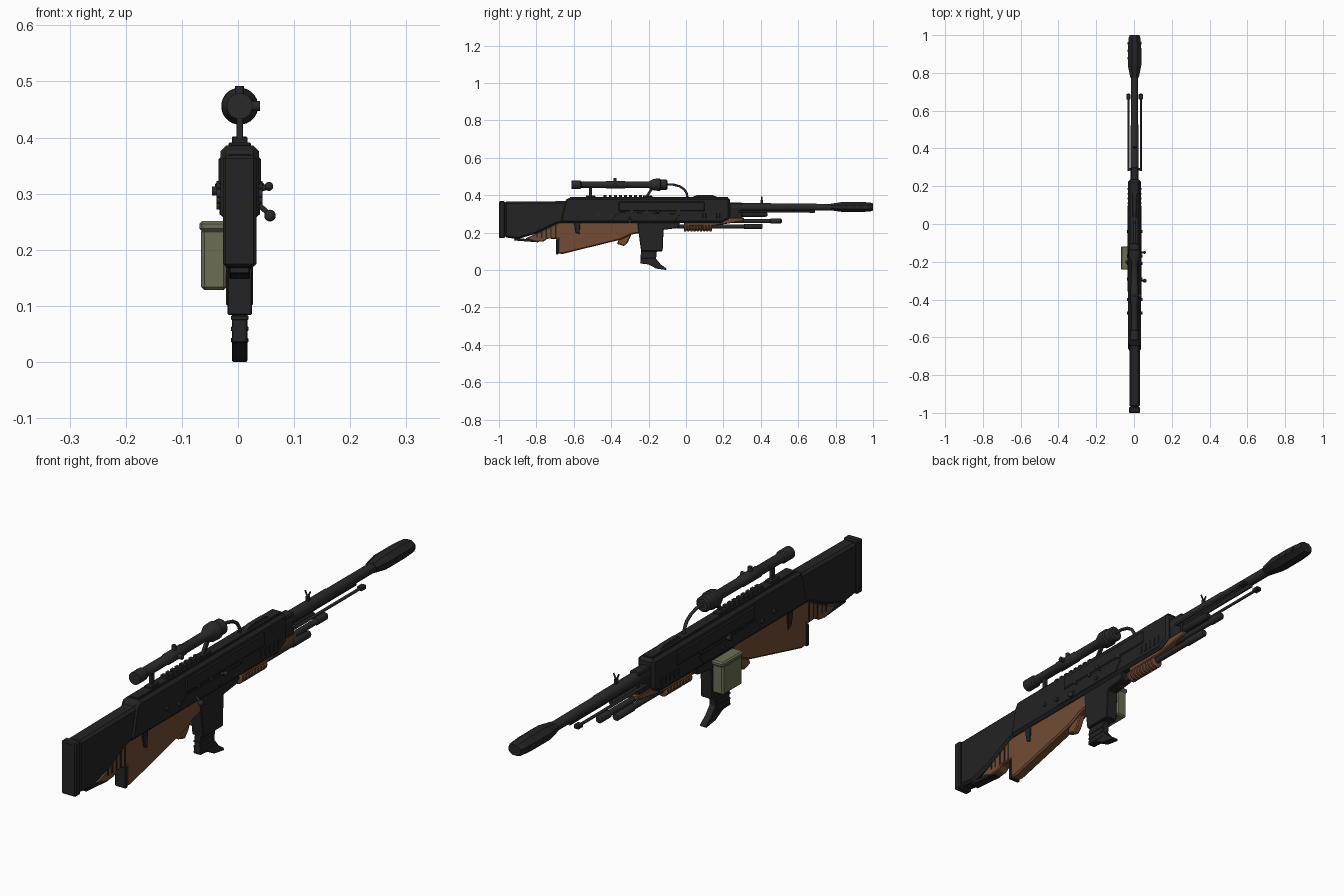
import bpy, bmesh, math
from mathutils import Vector

CX = 0.003  # centre plane of the gun body


def material(name, rgb):
    m = bpy.data.materials.new(name)
    m.diffuse_color = (*rgb, 1)
    return m


BLACK = material("matte black", (0.017, 0.017, 0.018))
STEEL = material("dark steel", (0.024, 0.023, 0.023))
WOOD = material("brown wood", (0.165, 0.072, 0.034))
GREEN = material("olive green", (0.15, 0.155, 0.09))


def finish(bm, name, mat, bevel=0, smooth=False):
    bmesh.ops.recalc_face_normals(bm, faces=bm.faces)
    if bevel:
        edges = [e for e in bm.edges if len(e.link_faces) == 2 and e.calc_face_angle(0) > 0.6]
        bmesh.ops.bevel(bm, geom=edges, offset=bevel, segments=1, affect='EDGES')
    me = bpy.data.meshes.new(name)
    bm.to_mesh(me)
    bm.free()
    me.materials.append(mat)
    ob = bpy.data.objects.new(name, me)
    bpy.context.collection.objects.link(ob)
    if smooth:
        bpy.ops.object.select_all(action='DESELECT')
        ob.select_set(True)
        bpy.context.view_layer.objects.active = ob
        bpy.ops.object.shade_smooth_by_angle(angle=math.radians(35))
    return ob


def slab(name, pts, half, mat, bevel=0.004, cx=CX):
    """Side profile of (y, z) points given thickness across x."""
    bm = bmesh.new()
    f = bm.faces.new([bm.verts.new((cx - half, y, z)) for y, z in pts])
    ext = bmesh.ops.extrude_face_region(bm, geom=[f])
    bmesh.ops.translate(bm, vec=(2 * half, 0, 0),
                        verts=[v for v in ext["geom"] if isinstance(v, bmesh.types.BMVert)])
    return finish(bm, name, mat, bevel)


def box(name, x0, x1, y0, y1, z0, z1, mat, bevel=0.0):
    return slab(name, [(y0, z0), (y1, z0), (y1, z1), (y0, z1)], (x1 - x0) / 2, mat, bevel, (x0 + x1) / 2)


def lathe(name, prof, x, z, mat, n=20, sx=1.0):
    """Round part along y from (y, radius) pairs."""
    bm = bmesh.new()
    rings = []
    for y, r in prof:
        rings.append([bm.verts.new((x + sx * r * math.cos(a), y, z + r * math.sin(a)))
                      for a in [2 * math.pi * (i + 0.5) / n for i in range(n)]])
    for a, b in zip(rings, rings[1:]):
        for i in range(n):
            bm.faces.new((a[i], a[(i + 1) % n], b[(i + 1) % n], b[i]))
    bm.faces.new(rings[0])
    bm.faces.new(rings[-1])
    return finish(bm, name, mat, smooth=n > 8)


def rod(name, a, b, r, mat, n=12):
    a, b = Vector(a), Vector(b)
    bm = bmesh.new()
    bmesh.ops.create_cone(bm, cap_ends=True, segments=n, radius1=r, radius2=r, depth=(b - a).length)
    bm.transform((b - a).to_track_quat('Z', 'Y').to_matrix().to_4x4())
    bmesh.ops.translate(bm, vec=(a + b) / 2, verts=bm.verts)
    return finish(bm, name, mat, smooth=True)


def ball(name, p, r, mat):
    bm = bmesh.new()
    bmesh.ops.create_uvsphere(bm, u_segments=14, v_segments=10, radius=r)
    bmesh.ops.translate(bm, vec=p, verts=bm.verts)
    return finish(bm, name, mat, smooth=True)


# Shoulder stock
box("butt_pad", CX - 0.03, CX + 0.03, -1.0, -0.968, 0.17, 0.368, BLACK, 0.005)
slab("upper_stock", [(-0.97, 0.175), (-0.90, 0.165), (-0.80, 0.195), (-0.69, 0.248), (-0.62, 0.25),
                     (-0.62, 0.372), (-0.66, 0.368), (-0.97, 0.365)], 0.028, BLACK, 0.009)
slab("stock_lower_rail", [(-0.915, 0.172), (-0.92, 0.158), (-0.79, 0.148), (-0.79, 0.16)], 0.018, BLACK, 0.002)
slab("stock_wood_insert", [(-0.86, 0.168), (-0.80, 0.15), (-0.76, 0.153), (-0.74, 0.168), (-0.68, 0.165),
                           (-0.64, 0.26), (-0.69, 0.25), (-0.79, 0.2)], 0.021, WOOD)
for i in range(5):
    y = -0.80 + i * 0.025
    box("cheek_vent", CX - 0.0225, CX + 0.0225, y, y + 0.007, 0.172, 0.203 + i * 0.01, BLACK)

# Lower wooden stock
slab("lower_stock", [(-0.685, 0.088), (-0.66, 0.086), (-0.35, 0.162), (-0.29, 0.19), (-0.24, 0.20),
                     (-0.22, 0.262), (-0.685, 0.262)], 0.021, WOOD, 0.006)
slab("lower_butt_plate", [(-0.695, 0.084), (-0.683, 0.084), (-0.683, 0.165), (-0.695, 0.165)], 0.022, BLACK, 0.002)
slab("stock_latch", [(-0.59, 0.20), (-0.57, 0.19), (-0.565, 0.255), (-0.60, 0.255)], 0.025, BLACK, 0.002)
slab("trigger_guard", [(-0.37, 0.14), (-0.33, 0.128), (-0.31, 0.15), (-0.29, 0.195), (-0.35, 0.18)], 0.012, WOOD, 0.004)

# Receiver
slab("receiver", [(-0.675, 0.252), (0.19, 0.252), (0.235, 0.275), (0.235, 0.386), (-0.635, 0.386), (-0.65, 0.36)],
     0.034, BLACK, 0.010)
box("receiver_band", CX - 0.038, CX + 0.038, -0.36, 0.10, 0.315, 0.365, BLACK, 0.004)
box("top_plate", CX - 0.02, CX + 0.02, -0.62, 0.225, 0.384, 0.391, BLACK, 0.002)
slab("side_cover", [(-0.40, 0.262), (-0.06, 0.262), (-0.03, 0.30), (-0.36, 0.31)], 0.036, BLACK, 0.001)
for i in range(5):
    y = 0.08 + i * 0.025
    box("receiver_rib", CX - 0.0365, CX + 0.0365, y, y + 0.01, 0.275, 0.305, BLACK, 0.001)
for y, z in [(-0.47, 0.3), (-0.40, 0.29), (-0.29, 0.315), (-0.21, 0.31), (-0.17, 0.28), (-0.04, 0.315)]:
    rod("side_pin", (CX - 0.041, y, z), (CX + 0.041, y, z), 0.008, STEEL)
# Top rails
for i in range(8):
    y = -0.44 + i * 0.027
    box("rail_tooth", CX - 0.014, CX + 0.014, y, y + 0.016, 0.389, 0.402, STEEL, 0.002)
slab("cable_base", [(0.03, 0.389), (0.17, 0.389), (0.14, 0.401), (0.06, 0.401)], 0.01, STEEL, 0.002)

# Bolt handles and knobs
rod("bolt_arm", (0.03, -0.30, 0.287), (0.057, -0.30, 0.262), 0.0045, STEEL)
ball("bolt_knob", (0.057, -0.30, 0.261), 0.0105, STEEL)
rod("charging_arm", (0.03, -0.15, 0.305), (0.055, -0.15, 0.313), 0.005, STEEL)
ball("charging_knob", (0.055, -0.15, 0.313), 0.008, STEEL)
rod("left_knob", (-0.03, -0.2, 0.305), (-0.046, -0.2, 0.305), 0.008, STEEL)

# Magazine well and lower grip
slab("magazine_well", [(-0.255, 0.21), (-0.24, 0.10), (-0.125, 0.10), (-0.12, 0.215), (-0.04, 0.225),
                       (-0.03, 0.262), (-0.26, 0.262)], 0.024, BLACK, 0.003)
slab("lower_grip", [(-0.24, 0.11), (-0.245, 0.035), (-0.20, 0.03), (-0.16, 0.008), (-0.105, 0.0), (-0.105, 0.008),
                    (-0.135, 0.03), (-0.16, 0.06), (-0.155, 0.11)], 0.0135, BLACK, 0.002)
for z in (0.035, 0.055, 0.075):
    box("grip_band", CX - 0.0155, CX + 0.0155, -0.243, -0.165, z, z + 0.008, BLACK, 0.001)

# Ammunition box on the left
box("ammo_box", -0.066, -0.02, -0.238, -0.122, 0.128, 0.238, GREEN, 0.006)
box("ammo_box_lid", -0.069, -0.02, -0.242, -0.118, 0.233, 0.251, GREEN, 0.005)

# Wooden forend and ribbed grip
slab("forend_wood", [(0.0, 0.235), (0.16, 0.238), (0.31, 0.262), (0.31, 0.28), (0.0, 0.28)], 0.022, WOOD)
ribs = []
for i in range(9):
    y = -0.012 + i * 0.017
    ribs += [(y, 0.018), (y + 0.003, 0.023), (y + 0.011, 0.023), (y + 0.014, 0.018)]
lathe("ribbed_foregrip", ribs, CX, 0.229, WOOD)
lathe("lower_tube", [(-0.05, 0.011), (0.31, 0.011), (0.312, 0.014), (0.405, 0.014), (0.41, 0.011)], CX, 0.233, STEEL)
lathe("cleaning_tube", [(0.2, 0.011), (0.45, 0.011), (0.452, 0.014), (0.505, 0.014), (0.512, 0.009)], CX, 0.262, STEEL)
lathe("gas_tube", [(0.2, 0.014), (0.42, 0.014), (0.435, 0.009)], CX, 0.297, BLACK)
box("front_block", CX - 0.02, CX + 0.02, 0.225, 0.30, 0.275, 0.36, BLACK, 0.004)

# Side rods with end knobs
for s in (-1, 1):
    x = CX + s * 0.033
    rod("side_rod", (x, 0.28, 0.312), (x, 0.69, 0.312), 0.0055, STEEL)
    box("side_rod_foot", x - 0.011, x + 0.011, 0.66, 0.688, 0.304, 0.320, STEEL, 0.003)
    rod("side_rod_pivot", (CX, 0.29, 0.312), (x, 0.29, 0.312), 0.006, STEEL)

# Barrel, muzzle brake and front sight
lathe("barrel", [(0.2, 0.022), (0.52, 0.021), (0.53, 0.019), (0.86, 0.018)], CX, 0.336, STEEL)
lathe("lower_barrel_rod", [(0.2, 0.008), (0.68, 0.008)], CX, 0.315, STEEL)
lathe("muzzle_brake", [(0.775, 0.019), (0.84, 0.0295), (0.93, 0.0295), (0.985, 0.026), (1.0, 0.021)],
      CX, 0.337, BLACK, 8, 1.3)
for y in (0.87, 0.91, 0.95):
    box("brake_slot", CX - 0.037, CX + 0.037, y, y + 0.014, 0.33, 0.344, STEEL)
box("front_sight", CX - 0.004, CX + 0.004, 0.398, 0.412, 0.35, 0.375, STEEL)
for s in (-1, 1):
    rod("sight_ear", (CX, 0.405, 0.37), (CX + s * 0.011, 0.405, 0.393), 0.003, STEEL)

# Telescopic sight
lathe("scope_tube", [(-0.612, 0.018), (-0.612, 0.023), (-0.565, 0.023), (-0.56, 0.018), (-0.43, 0.018),
                     (-0.425, 0.0205), (-0.33, 0.0205), (-0.325, 0.018), (-0.20, 0.018), (-0.17, 0.032),
                     (-0.14, 0.033), (-0.135, 0.028), (-0.105, 0.028), (-0.10, 0.022)], CX, 0.456, STEEL, 24)
rod("scope_top_turret", (CX, -0.38, 0.46), (CX, -0.38, 0.492), 0.008, STEEL)
rod("scope_side_turret", (CX, -0.38, 0.456), (0.039, -0.38, 0.456), 0.009, STEEL)
for y, dy in ((-0.51, 0.0), (-0.205, 0.03)):
    slab("scope_mount", [(y - 0.008 - dy * .3, 0.388), (y + 0.008 - dy * .3, 0.388), (y + 0.008 + dy, 0.445),
                         (y - 0.008 + dy, 0.445)], 0.006, STEEL, 0.001)
    box("mount_foot", CX - 0.014, CX + 0.014, y - 0.025, y + 0.025, 0.388, 0.398, STEEL, 0.002)

# Cable from the scope to the receiver
cable = [(-0.11, 0.457), (-0.07, 0.457), (-0.035, 0.448), (-0.01, 0.432), (0.003, 0.412), (0.008, 0.388)]
for (y0, z0), (y1, z1) in zip(cable, cable[1:]):
    rod("scope_cable", (CX, y0, z0), (CX, y1, z1), 0.006, STEEL)
    ball("cable_joint", (CX, y1, z1), 0.006, STEEL)
